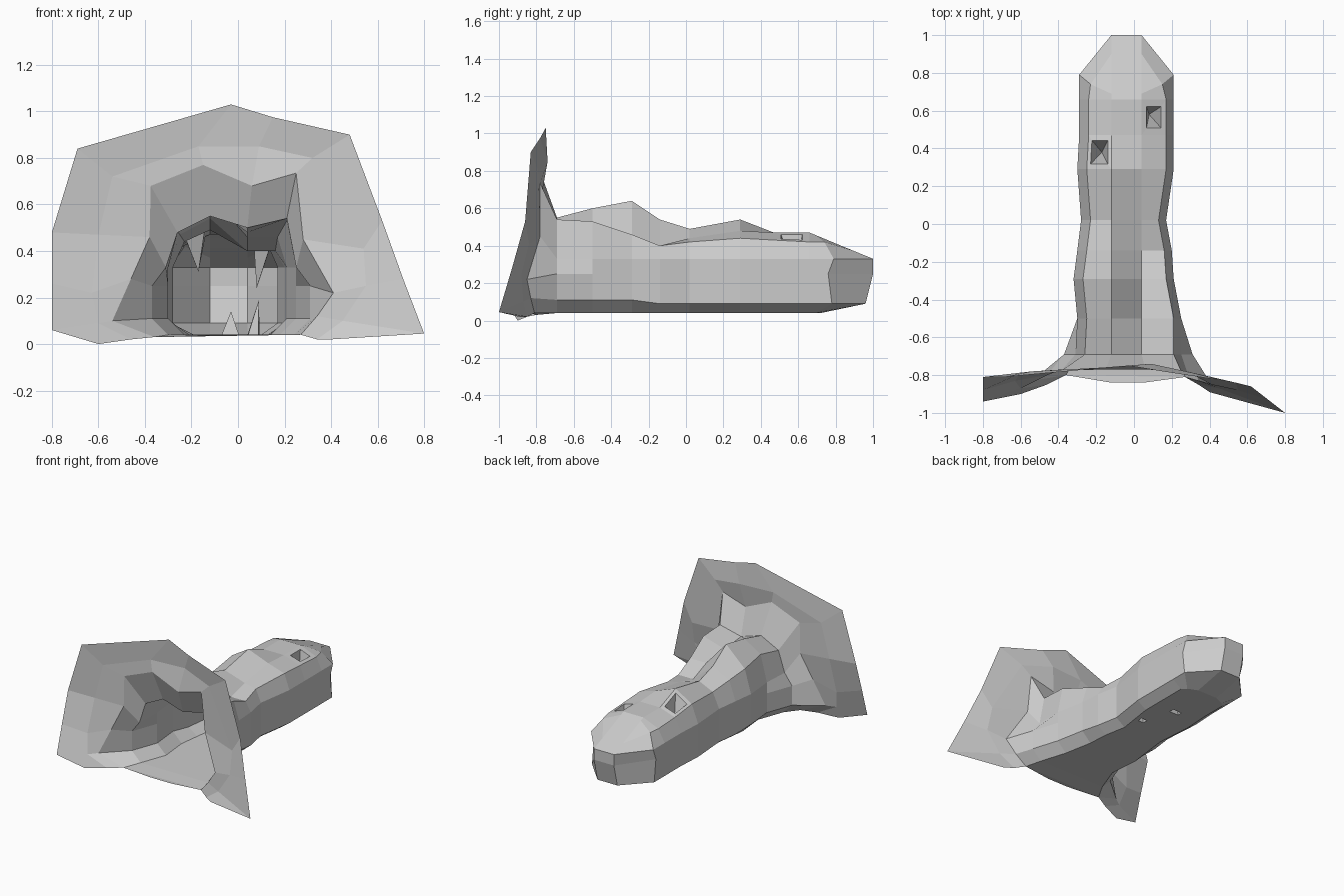
import bpy, bmesh
from mathutils import Vector as V

if "Cube" in bpy.data.objects:
    bpy.data.objects.remove(bpy.data.objects["Cube"])

# Every ring has 12 points: right floor, up the right wall, across the roof, down the left wall
N = 12


def make_object(name, bm):
    bmesh.ops.remove_doubles(bm, verts=bm.verts, dist=0.0005)
    bmesh.ops.recalc_face_normals(bm, faces=bm.faces)
    mesh = bpy.data.meshes.new(name)
    bm.to_mesh(mesh)
    bm.free()
    obj = bpy.data.objects.new(name, mesh)
    bpy.context.collection.objects.link(obj)
    return obj


def spike(bm, quad, tip, size, centre=None):
    """Fill a quad with a surface pulled into a hollow four-sided spike."""
    corners = [v.co.copy() for v in quad]
    mid = V(centre) if centre else sum(corners, V()) / 4
    base = [bm.verts.new(mid + (c - mid) * size) for c in corners]
    top = bm.verts.new(tip)
    for i in range(4):
        j = (i + 1) % 4
        bm.faces.new((quad[i], quad[j], base[j], base[i]))
        bm.faces.new((base[i], base[j], top))


def loft(bm, rings, spikes={}, floor=True):
    for r in range(len(rings) - 1):
        a, b = rings[r], rings[r + 1]
        for i in range(N if floor else N - 1):
            j = (i + 1) % N
            quad = (a[i], a[j], b[j], b[i])
            if (r, i) in spikes:
                spike(bm, quad, *spikes[r, i])
            else:
                bm.faces.new(quad)


def section(y, xl, xr, z_lt, z_tl, z_tr, z_rt, low=0.09, flare=0.0):
    """Tunnel cross-section; flare widens the foot of the walls."""
    return [(xr - .07 + flare, y, .04), (xr + flare, y, low), (xr + flare, y, .25),
            (xr, y, .33), (xr - .04, y, z_rt), (.04, y, z_tr),
            (-.12, y, z_tl), (xl + .05, y, z_lt), (xl, y, .33),
            (xl - flare, y, .25), (xl - flare, y, low), (xl + .07 - flare, y, .04)]


def add_ring(bm, pts):
    return [bm.verts.new(p) for p in pts]


throat = section(-.69, -.31, .25, .48, .55, .50, .54, .11, .06)

# Tunnel: sections from the throat to the back
sections = [
    throat,
    section(-.50, -.30, .25, .52, .60, .48, .53, .11),
    section(-.29, -.32, .21, .50, .64, .46, .46, .11),
    section(-.14, -.30, .20, .47, .54, .40, .40),
    section(.02, -.28, .17, .44, .49, .44, .42),
    section(.29, -.30, .21, .46, .54, .48, .44),
    section(.47, -.29, .21, .43, .47, .47, .43),
    section(.66, -.29, .21, .42, .47, .47, .42),
]
# Rounded back: shoulder ring and blunt nose, as (y, z) profiles mirrored about x = -0.04
shoulder = [(.15, .69, .04), (.25, .78, .09), (.25, .76, .25),
            (.25, .79, .33), (.19, .74, .42), (.08, .69, .458)]
nose = [(.08, .72, .04), (.08, .96, .09), (.08, 1, .25),
        (.08, 1, .33), (.08, .9, .371), (.08, .80, .412)]
for half in (shoulder, nose):
    right = [(-.04 + w, y, z) for w, y, z in half]
    left = [(-.04 - w, y, z) for w, y, z in reversed(half)]
    sections.append(right + left)

bm = bmesh.new()
rings = [add_ring(bm, s) for s in sections]
loft(bm, rings, {
    (5, 6): ((-.17, .38, .31), .7),                       # left stalactite
    (6, 4): ((.08, .58, .24), .6),                        # right stalactite
    (4, 11): ((.09, .17, .19), .14, (.085, .17, .04)),    # right stalagmite
    (5, 11): ((-.03, .40, .14), .2, (-.03, .40, .04)),    # left stalagmite
})
end = rings[-1]
for i in range(5):                                        # close the nose
    bm.faces.new((end[i], end[i + 1], end[N - 2 - i], end[N - 1 - i]))
make_object("cave_tunnel", bm)

# Entrance: mouth edge, mid slope and ragged outer rim of the rock face
mouth = [(.27, -.81, .04), (.34, -.83, .12), (.41, -.85, .22), (.28, -.78, .45),
         (.25, -.78, .735), (.06, -.77, .68), (-.15, -.77, .77), (-.375, -.77, .68),
         (-.38, -.77, .46), (-.46, -.80, .28), (-.54, -.83, .10), (-.36, -.80, .03)]
slope = [(.34, -.85, .02), (.45, -.87, .10), (.55, -.88, .25), (.54, -.84, .41),
         (.32, -.79, .80), (.09, -.74, .85), (-.17, -.76, .85), (-.54, -.78, .72),
         (-.60, -.79, .47), (-.63, -.83, .22), (-.60, -.87, .09), (-.46, -.85, .02)]
rim = [(.40, -.89, .02), (.80, -1, .045), (.71, -.93, .28), (.62, -.86, .53),
       (.48, -.83, .90), (.15, -.78, .975), (-.03, -.75, 1.03), (-.69, -.81, .84),
       (-.80, -.81, .48), (-.80, -.88, .26), (-.80, -.94, .06), (-.60, -.90, 0)]

bm = bmesh.new()
inner, lip, mid, outer = [add_ring(bm, r) for r in (throat, mouth, slope, rim)]
loft(bm, [inner, lip])
loft(bm, [lip, mid, outer], floor=False)
sill = [bm.verts.new((x, -.84, .04)) for x in (.05, -.12)]
bm.faces.new((lip[0], sill[0], sill[1], lip[-1]))         # bowed front of the floor
make_object("rock_entrance", bm)
